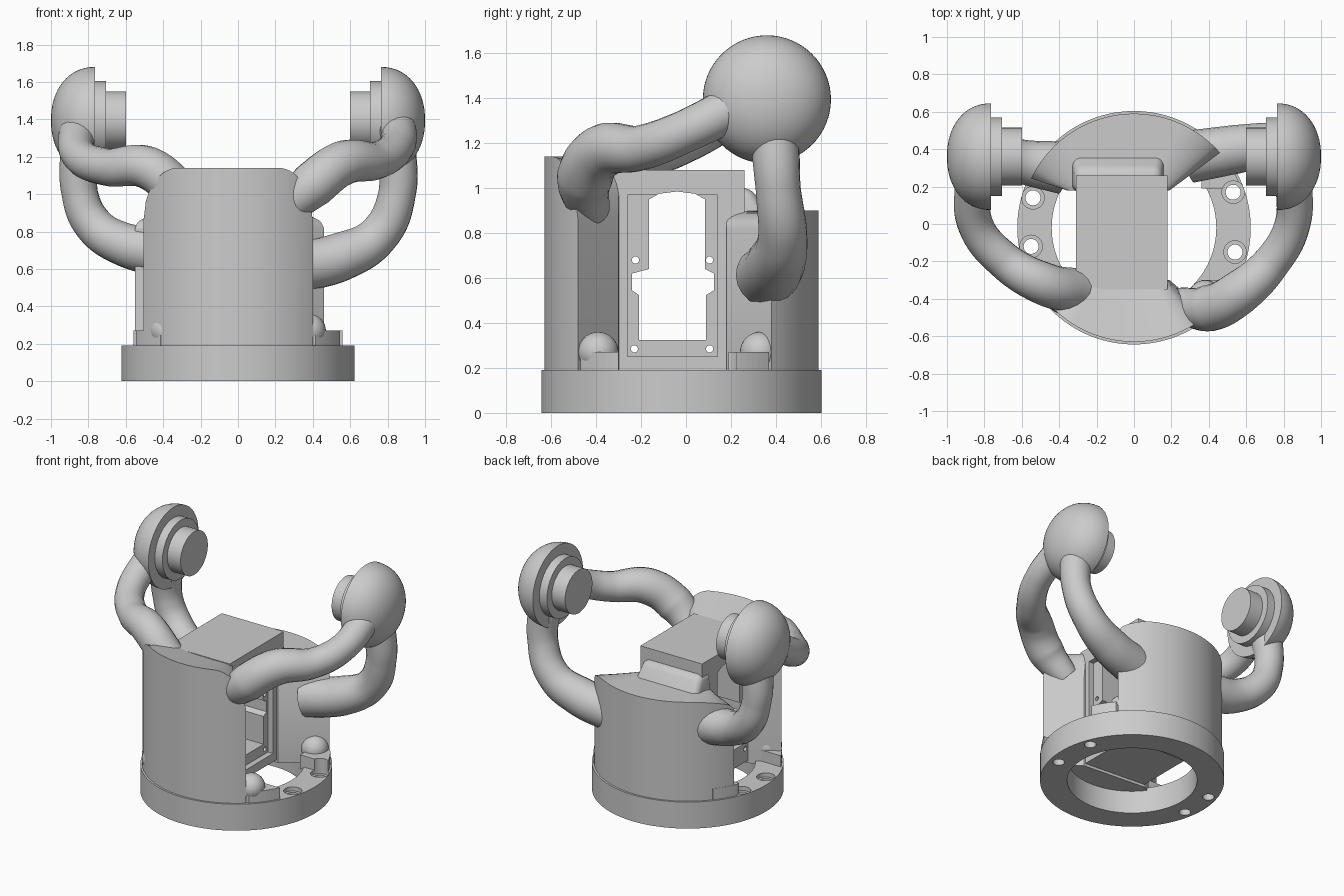
import bpy, bmesh
from math import pi, sin, cos, atan2, sqrt
from mathutils import Vector

if "Cube" in bpy.data.objects:
    bpy.data.objects.remove(bpy.data.objects["Cube"])

CY = -0.02          # y of the ring axis


def activate(o):
    bpy.ops.object.select_all(action='DESELECT')
    o.select_set(True)
    bpy.context.view_layer.objects.active = o


def smooth(o, angle=0.6):
    activate(o)
    bpy.ops.object.shade_smooth_by_angle(angle=angle)
    return o


def mesh_object(name, verts, faces):
    bm = bmesh.new()
    vs = [bm.verts.new(v) for v in verts]
    for f in faces:
        bm.faces.new([vs[i] for i in f])
    bmesh.ops.recalc_face_normals(bm, faces=bm.faces)
    me = bpy.data.meshes.new(name)
    bm.to_mesh(me)
    bm.free()
    o = bpy.data.objects.new(name, me)
    bpy.context.collection.objects.link(o)
    return o


def box(name, lo, hi):
    x, y, z = zip(lo, hi)
    v = [(a, b, c) for a in x for b in y for c in z]
    return mesh_object(name, v, [(0, 1, 3, 2), (4, 6, 7, 5), (0, 4, 5, 1),
                                 (2, 3, 7, 6), (0, 2, 6, 4), (1, 5, 7, 3)])


def cyl(name, r, loc, depth, axis='Z', n=96):
    bpy.ops.mesh.primitive_cylinder_add(vertices=n, radius=r, depth=depth, location=loc,
                                        rotation=(0, pi / 2, 0) if axis == 'X' else (0, 0, 0))
    o = bpy.context.object
    o.name = name
    return o


def prism_x(name, pts, x0, x1):
    n = len(pts)
    v = [(x, y, z) for x in (x0, x1) for y, z in pts]
    f = [tuple(range(n)), tuple(range(n, 2 * n))]
    f += [(i, (i + 1) % n, n + (i + 1) % n, n + i) for i in range(n)]
    return mesh_object(name, v, f)


def boolean(target, others, op='DIFFERENCE'):
    activate(target)
    for c in others:
        m = target.modifiers.new('cut', 'BOOLEAN')
        m.operation, m.solver, m.object = op, 'EXACT', c
        bpy.ops.object.modifier_apply(modifier=m.name)


def discard(objs):
    for o in objs:
        bpy.data.objects.remove(o)


# base ring with counterbored screw holes
ring = cyl('base_ring', 0.624, (0, CY, 0.095), 0.19, n=128)
bore = cyl('bore', 0.44, (0, CY, 0.1), 0.5)
screws = []
for x, y in ((-0.54, 0.14), (-0.55, -0.12), (0.53, 0.17), (0.54, -0.15)):
    screws.append(cyl('hole', 0.04, (x, y, 0.1), 0.6, n=32))
    screws.append(cyl('counterbore', 0.06, (x, y, 0.28), 0.24, n=48))
boolean(ring, [bore] + screws)
smooth(ring)

# raised pads beside the screws, trimmed to the ring, each with a small dome
rim = cyl('rim', 0.612, (0, CY, 0.2), 0.6, n=128)
for s in (-1, 1):
    for y0, y1 in ((0.19, 0.37), (-0.47, -0.30)):
        xs = sorted((s * 0.36, s * 0.56))
        pad = box('screw_pad', (xs[0], y0, 0.17), (xs[1], y1, 0.27))
        boolean(pad, [rim], 'INTERSECT')
        boolean(pad, screws)
        bpy.ops.mesh.primitive_uv_sphere_add(segments=32, ring_count=16, radius=0.09,
                                             location=(s * 0.38, 0.33 if y0 > 0 else -0.39, 0.27))
        bpy.context.object.name = 'pad_dome'
        smooth(bpy.context.object)
discard([bore, rim] + screws)


# curved front and back walls, lofted between outer arc and inner chord
def wall(name, side, xl, xr, inner_l, inner_r, height, inner_h, drop):
    n, R = 48, 0.61
    arc = lambda x: atan2(side * sqrt(R * R - x * x), x)
    a0, a1 = arc(xl), arc(xr)
    if side < 0:
        a0, a1 = a0 % (2 * pi), a1 % (2 * pi)
    mid, half = (xl + xr) / 2, (xr - xl) / 2
    verts, faces = [], []
    for i in range(n + 1):
        t = i / n
        a = a0 + (a1 - a0) * t
        x, y = R * cos(a), CY + R * sin(a)
        e = max(0, abs(x - mid) / half - 0.6) / 0.4
        z = height - drop * (1 - sqrt(max(0, 1 - e * e)))
        p = Vector(inner_l).lerp(Vector(inner_r), t)
        verts += [(x, y, 0.17), (x, y, z), (p.x, p.y, min(z, inner_h)), (p.x, p.y, 0.17)]
    for i in range(n):
        for k in range(4):
            m = (k + 1) % 4
            faces.append((4 * i + k, 4 * i + m, 4 * i + 4 + m, 4 * i + 4 + k))
    faces += [(0, 1, 2, 3), tuple(4 * n + k for k in range(4))]
    return smooth(mesh_object(name, verts, faces), 0.5)


wall('front_wall', -1, -0.505, 0.40, (-0.31, -0.26), (0.19, -0.30), 1.14, 1.06, 0.28)
wall('back_wall', 1, -0.55, 0.46, (-0.36, 0.18), (0.19, 0.18), 0.90, 0.90, 0.08)

# central motor bracket with stepped window straight through it
bracket = box('motor_bracket', (-0.31, -0.35, 0.19), (0.18, 0.26, 1.08))
window = prism_x('window', [(-0.21, 0.325), (0.09, 0.325), (0.09, 0.525), (0.125, 0.545),
                            (0.125, 0.62), (0.085, 0.64), (0.085, 0.95), (0.04, 0.975),
                            (-0.04, 0.985), (-0.12, 0.975), (-0.165, 0.95), (-0.165, 0.64),
                            (-0.24, 0.62), (-0.24, 0.545), (-0.21, 0.525)], -0.6, 0.6)
recess = box('recess', (0.14, -0.26, 0.25), (0.4, 0.14, 0.97))
pins = [cyl('pin', 0.016, (0, y, z), 1.2, 'X', 16)
        for y, z in ((-0.225, 0.68), (0.105, 0.68), (-0.23, 0.285), (0.105, 0.285))]
boolean(bracket, [recess, window] + pins)
discard([recess, window] + pins)

# flared fairing behind the bracket: rounded foot narrowing towards the top
fairing = box('rear_fairing', (-0.335, 0.17, 0.85), (0.165, 0.385, 1.0))
for v in fairing.data.vertices:
    if v.co.z > 0.9 and v.co.y > 0.3:
        v.co.y = 0.29
    if v.co.z > 0.9:
        v.co.x = -0.085 + (v.co.x + 0.085) * 0.92
bev = fairing.modifiers.new('round', 'BEVEL')
bev.width, bev.segments = 0.04, 5
activate(fairing)
bpy.ops.object.modifier_apply(modifier='round')
smooth(fairing)


# round arms swept along smooth curves: points are x, y, z, radius
def arm(name, pts):
    cu = bpy.data.curves.new(name, 'CURVE')
    cu.dimensions = '3D'
    cu.bevel_depth, cu.bevel_resolution = 1.0, 8
    cu.resolution_u, cu.use_fill_caps = 12, True
    sp = cu.splines.new('BEZIER')
    sp.bezier_points.add(len(pts) - 1)
    for b, (x, y, z, r) in zip(sp.bezier_points, pts):
        b.co, b.radius = (x, y, z), r
        b.handle_left_type = b.handle_right_type = 'AUTO'
    o = bpy.data.objects.new(name, cu)
    bpy.context.collection.objects.link(o)
    activate(o)
    bpy.ops.object.convert(target='MESH')
    smooth(bpy.context.object, 0.9)


arm('right_front_arm', [(0.24, -0.43, 0.90, 0.09), (0.40, -0.45, 1.05, 0.125), (0.56, -0.37, 1.165, 0.12),
                        (0.74, -0.20, 1.18, 0.10), (0.845, -0.01, 1.25, 0.095), (0.855, 0.25, 1.38, 0.10)])
arm('left_front_arm', [(-0.28, -0.36, 0.97, 0.12), (-0.48, -0.32, 1.14, 0.115), (-0.70, -0.19, 1.145, 0.10),
                       (-0.845, -0.01, 1.205, 0.095), (-0.86, 0.25, 1.36, 0.10)])
arm('right_back_arm', [(0.30, 0.36, 0.61, 0.14), (0.55, 0.40, 0.665, 0.13), (0.75, 0.43, 0.78, 0.11),
                       (0.85, 0.41, 1.0, 0.10), (0.84, 0.39, 1.28, 0.11)])
arm('left_back_arm', [(-0.38, 0.30, 0.69, 0.14), (-0.62, 0.34, 0.735, 0.115), (-0.775, 0.40, 0.84, 0.105),
                      (-0.845, 0.41, 1.0, 0.097), (-0.84, 0.39, 1.28, 0.11)])


# domed ends with stepped bosses, turned around the x axis
def dome_end(name, s):
    prof = [(0.60, 0.0), (0.60, 0.155), (0.705, 0.155), (0.705, 0.21), (0.765, 0.21)]
    prof += [(0.765 + 0.235 * sin(k * pi / 32) ** 0.93, 0.285 * cos(k * pi / 32) ** 0.93) for k in range(16)]
    prof.append((1.0, 0.0))
    n = 64
    bm = bmesh.new()
    vs = [bm.verts.new((s * x, 0.36, 1.395 + r)) for x, r in prof]
    edges = [bm.edges.new(p) for p in zip(vs, vs[1:])]
    bmesh.ops.spin(bm, geom=vs + edges, cent=(0, 0.36, 1.395), axis=(1, 0, 0),
                   angle=2 * pi, steps=n)
    bmesh.ops.remove_doubles(bm, verts=bm.verts, dist=1e-4)
    bmesh.ops.recalc_face_normals(bm, faces=bm.faces)
    me = bpy.data.meshes.new(name)
    bm.to_mesh(me)
    bm.free()
    o = bpy.data.objects.new(name, me)
    bpy.context.collection.objects.link(o)
    smooth(o)


for side, s in (('left', -1), ('right', 1)):
    dome_end(side + '_dome_end', s)
